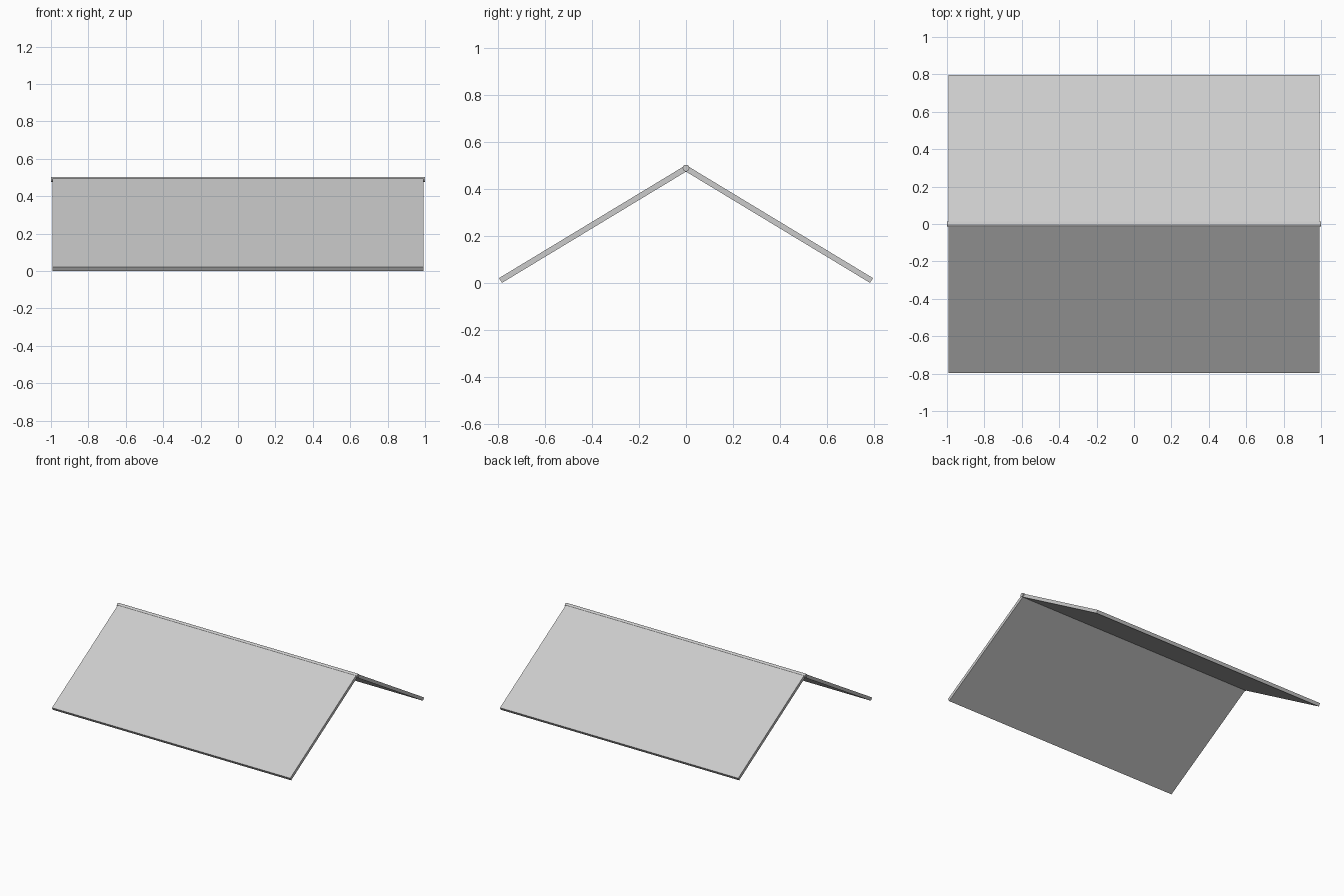
import bpy, math
from mathutils import Vector

if "Cube" in bpy.data.objects:
    bpy.data.objects.remove(bpy.data.objects["Cube"])

LENGTH = 1.984       # panel length along the ridge
THICK = 0.024
EAVE = Vector((0, 0.79, 0.0105))
RIDGE = Vector((0, 0, 0.488))


def roof_panel(name, side):
    # Thin slab sloping from the ridge to one eave
    eave = Vector((0, EAVE.y * side, EAVE.z))
    run = eave - RIDGE
    bpy.ops.mesh.primitive_cube_add(size=1, location=(eave + RIDGE) / 2)
    panel = bpy.context.object
    panel.name = name
    panel.scale = (LENGTH, run.length, THICK)
    panel.rotation_euler.x = -side * math.atan2(RIDGE.z - EAVE.z, EAVE.y)


roof_panel("front_roof_panel", -1)
roof_panel("back_roof_panel", 1)

# Round ridge cap, slightly longer than the panels
bpy.ops.mesh.primitive_cylinder_add(vertices=12, radius=0.0145, depth=2,
                                    location=(0, 0, 0.489),
                                    rotation=(0, math.pi / 2, 0))
bpy.context.object.name = "ridge_cap"
